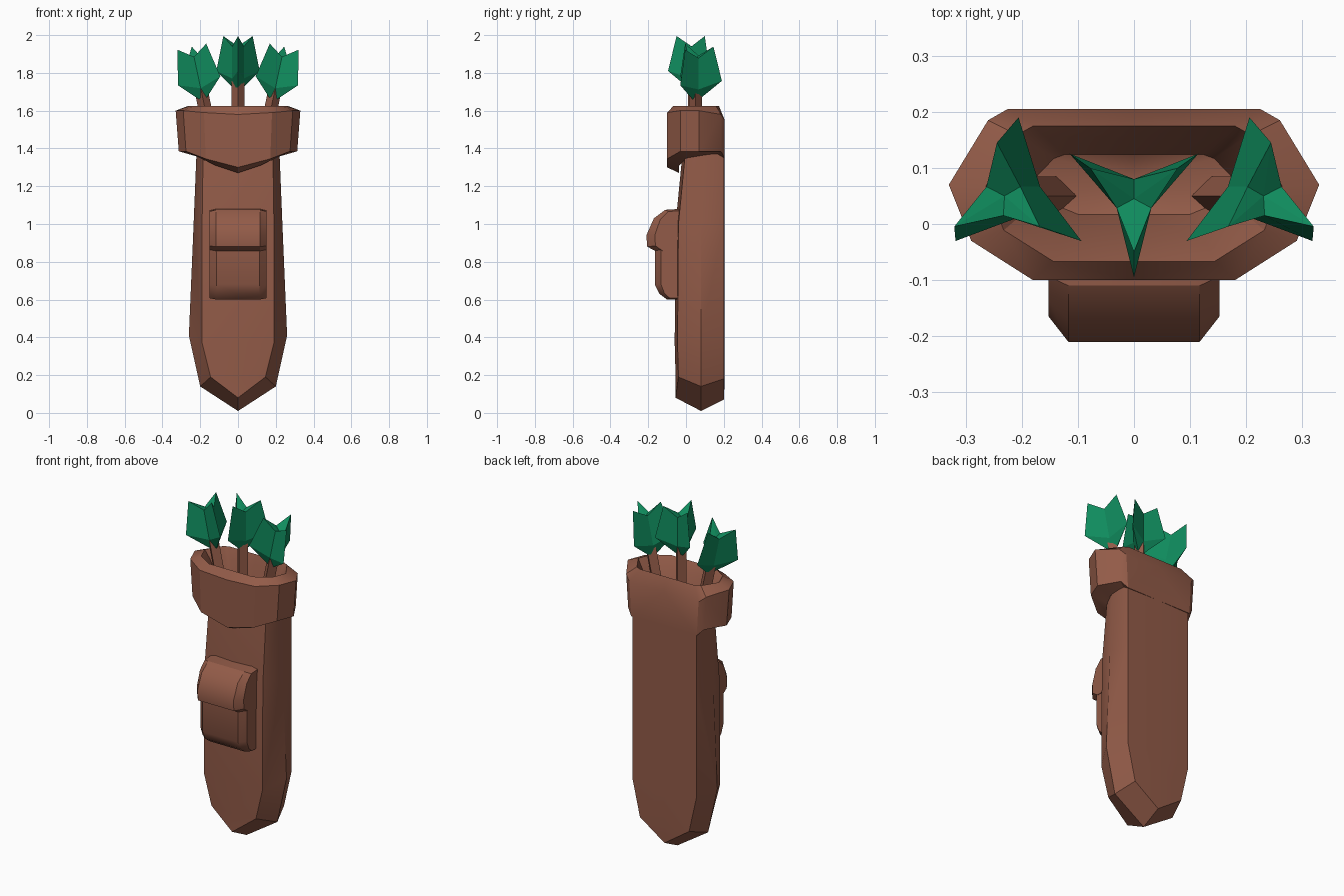
import bpy, bmesh
from math import radians, sin, cos
from mathutils import Matrix, Vector

old = bpy.data.objects.get("Cube")
if old:
    bpy.data.objects.remove(old)


def material(name, color):
    mat = bpy.data.materials.new(name)
    mat.use_nodes = True
    mat.diffuse_color = color
    mat.node_tree.nodes["Principled BSDF"].inputs["Base Color"].default_value = color
    return mat


leather = material("brown leather", (0.29, 0.105, 0.065, 1))
feather = material("green feather", (0.005, 0.26, 0.11, 1))


def finish(bm, name, mat, smooth=True):
    bmesh.ops.remove_doubles(bm, verts=bm.verts[:], dist=0.0005)
    bmesh.ops.recalc_face_normals(bm, faces=bm.faces[:])
    mesh = bpy.data.meshes.new(name)
    bm.to_mesh(mesh)
    bm.free()
    mesh.materials.append(mat)
    obj = bpy.data.objects.new(name, mesh)
    bpy.context.collection.objects.link(obj)
    if smooth:
        bpy.ops.object.select_all(action='DESELECT')
        obj.select_set(True)
        bpy.context.view_layer.objects.active = obj
        bpy.ops.object.shade_smooth_by_angle(angle=radians(30))
    return obj


def loft(rows, cap=False, mirror=True):
    """Skin neighbouring rows of points, then mirror the half across x."""
    bm = bmesh.new()
    grid = [[bm.verts.new(p) for p in row] for row in rows]
    for a, b in zip(grid, grid[1:]):
        for i in range(len(a) - 1):
            bm.faces.new((a[i], a[i + 1], b[i + 1], b[i]))
    if cap:
        bm.faces.new(grid[-1][:-1] if cap == "closed" else grid[-1])
    bmesh.ops.remove_doubles(bm, verts=bm.verts[:], dist=0.0005)
    if mirror:
        bmesh.ops.mirror(bm, geom=bm.verts[:] + bm.edges[:] + bm.faces[:],
                         axis='X', merge_dist=0.0005)
    return bm


# Body: columns run from front centre, front edge, widest side, back edge to back centre
def body_row(front, side, back):
    (fx, fy, fz), (sx, sz), (bx, bz) = front, side, back
    return [(0, fy - 0.015, fz), (fx, fy, fz), (sx, 0.08, sz), (bx, 0.2, bz), (0, 0.205, bz)]


tip = [(0, -0.055, 0.08)] * 2 + [(0, 0.08, 0.01)] + [(0, 0.2, 0.07)] * 2
body = [
    tip,
    body_row((0.145, -0.04, 0.19), (0.2, 0.14), (0.16, 0.18)),
    body_row((0.19, -0.045, 0.37), (0.26, 0.41), (0.21, 0.4)),
    body_row((0.19, -0.04, 1.0), (0.235, 1.0), (0.21, 1.0)),
    body_row((0.185, -0.005, 1.36), (0.22, 1.37), (0.21, 1.37)),
]
finish(loft(body, cap=True), "quiver_body", leather)

# Collar: one half outline, scaled inward for the rim, the opening and the floor
outline = [(0, -0.1), (0.18, -0.1), (0.29, -0.03), (0.33, 0.07),
           (0.26, 0.185), (0.225, 0.205), (0, 0.205)]
lower_z = [1.3, 1.345, 1.385, 1.385, 1.385, 1.35, 1.35]
upper_z = [1.58, 1.59, 1.6, 1.6, 1.58, 1.55, 1.55]
under_z = [1.27, 1.31, 1.35, 1.36, 1.36, 1.35, 1.35]


def ring(sx, sy, heights, centre=0.06):
    if not isinstance(heights, list):
        heights = [heights] * len(outline)
    return [(x * sx, centre + (y - centre) * sy, z) for (x, y), z in zip(outline, heights)]


collar = [
    ring(0.66, 0.6, under_z),
    ring(0.95, 1, lower_z),
    ring(1, 1, upper_z),
    ring(0.8, 0.79, 1.625),
    ring(0.7, 0.6, 1.57, 0.08),
    ring(0.55, 0.35, 1.45, 0.08),
    ring(0, 0, 1.42, 0.08),
]
finish(loft(collar), "quiver_collar", leather)


# Pouch: side profiles (y, z) swept across x with a chamfered end
def pouch_part(name, profile, half_width):
    profile = profile + profile[:1]
    mid_z = sum(z for y, z in profile) / len(profile)
    end = [(half_width, -0.05 + (y + 0.05) * 0.72, mid_z + (z - mid_z) * 0.93)
           for y, z in profile]
    rows = [[(x, y, z) for y, z in profile] for x in (0, half_width - 0.035)]
    finish(loft(rows + [end], cap="closed"), name, leather)


pouch_part("pouch", [(-0.03, 0.6), (-0.1, 0.6), (-0.14, 0.63), (-0.165, 0.68),
                     (-0.165, 0.9), (-0.03, 0.9)], 0.15)
pouch_part("pouch_flap", [(-0.03, 0.85), (-0.15, 0.85), (-0.205, 0.88), (-0.21, 0.94),
                          (-0.17, 1.03), (-0.11, 1.075), (-0.03, 1.08)], 0.152)


# Arrows: square shaft and a three-armed fletching
def arrow(name, base, tilt, flip):
    place = Matrix.Translation(Vector(base)) @ Matrix.Rotation(radians(tilt), 4, 'Y')

    bm = bmesh.new()
    bmesh.ops.create_cone(bm, cap_ends=True, segments=4, radius1=0.035, radius2=0.035,
                          depth=0.4, matrix=place @ Matrix.Translation((0, 0, -0.14)))
    finish(bm, name + "_shaft", leather, smooth=False)

    def star(arm, arm_z, notch, notch_z):
        points = []
        for arm_angle, notch_angle in ((-90, -28), (35, 90), (145, 208)):
            for angle, r, z in ((arm_angle, arm, arm_z), (notch_angle, notch, notch_z)):
                a = radians(angle * flip)
                points.append((r * cos(a), r * sin(a), z))
        return points + points[:1]

    rows = [star(0.02, 0, 0.015, 0), star(0.14, 0.1, 0.035, 0.06),
            star(0.095, 0.285, 0.035, 0.23), star(0, 0.22, 0, 0.22)]
    bm = loft(rows, mirror=False)
    bmesh.ops.transform(bm, matrix=place, verts=bm.verts[:])
    finish(bm, name + "_fletching", feather, smooth=False)


arrow("middle_arrow", (0, 0.045, 1.71), 0, 1)
for side, sign in (("left", 1), ("right", -1)):
    arrow(side + "_arrow", (sign * 0.185, 0.05, 1.66), sign * 12, -1)
